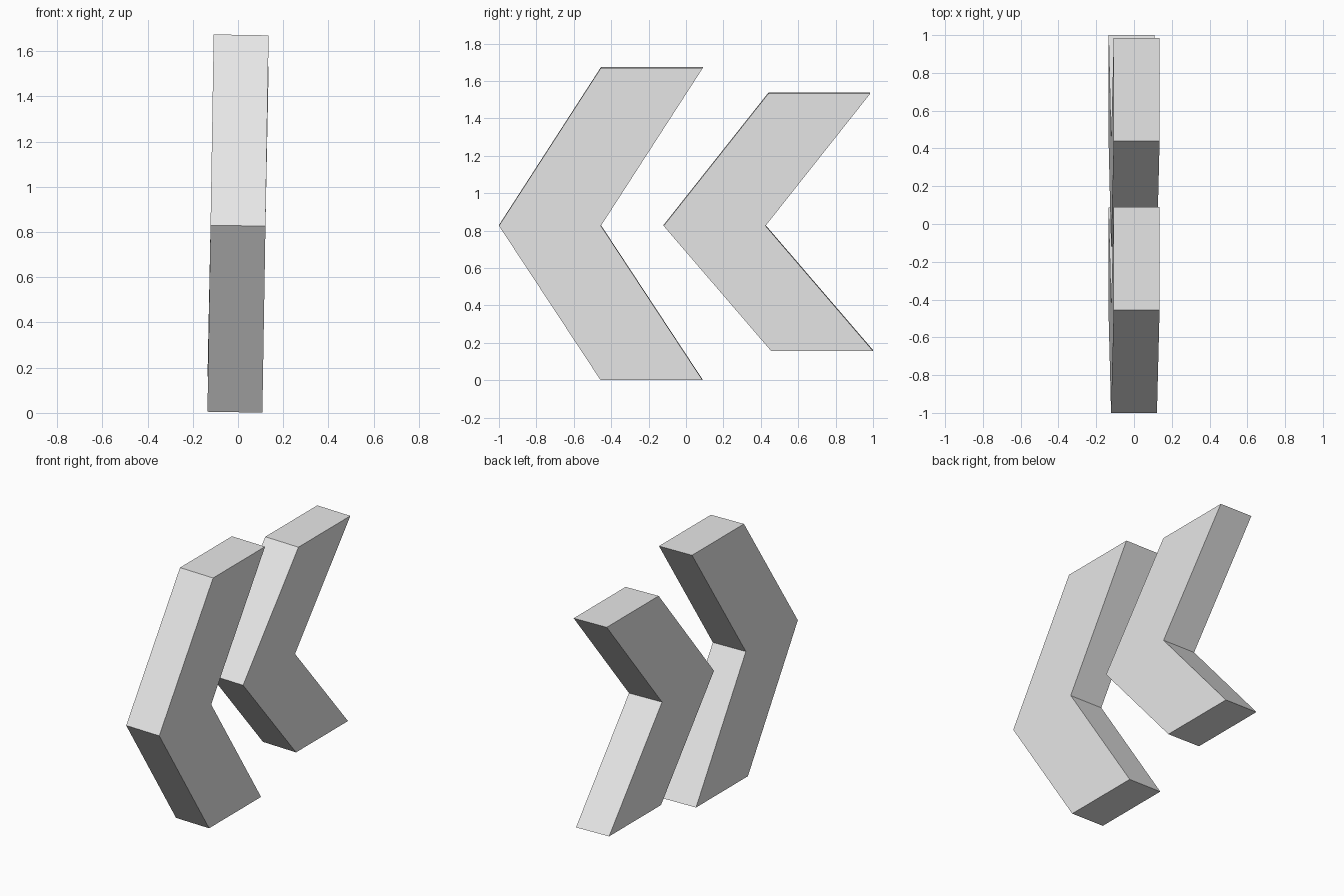
import bpy
import bmesh
import math
from mathutils import Matrix

cube = bpy.data.objects.get("Cube")
if cube:
    bpy.data.objects.remove(cube, do_unlink=True)

grey = bpy.data.materials.new("light_grey")
grey.use_nodes = True
grey.diffuse_color = (0.8, 0.8, 0.8, 1)
grey.node_tree.nodes["Principled BSDF"].inputs["Base Color"].default_value = (0.8, 0.8, 0.8, 1)

MID_Z = 0.828    # height of both points
DEPTH = 0.545    # front to back length of each arm end
WIDTH = 0.243


def chevron(name, tip_y, top, bottom, lean):
    """Extrude a forward-pointing chevron; top and bottom are (y, z) of the front corners."""
    outline = [(tip_y, MID_Z), top, (top[0] + DEPTH, top[1]),
               (tip_y + DEPTH, MID_Z), (bottom[0] + DEPTH, bottom[1]), bottom]
    bm = bmesh.new()
    face = bm.faces.new([bm.verts.new((-WIDTH / 2, y, z - MID_Z)) for y, z in outline])
    side = bmesh.ops.extrude_face_region(bm, geom=[face])
    moved = [v for v in side["geom"] if isinstance(v, bmesh.types.BMVert)]
    bmesh.ops.translate(bm, verts=moved, vec=(WIDTH, 0, 0))
    bmesh.ops.recalc_face_normals(bm, faces=bm.faces)
    # Lean the block slightly sideways about its middle
    turn = Matrix.Translation((0, 0, MID_Z)) @ Matrix.Rotation(math.radians(lean), 4, "Y")
    bmesh.ops.transform(bm, matrix=turn, verts=bm.verts)
    mesh = bpy.data.meshes.new(name)
    bm.to_mesh(mesh)
    bm.free()
    mesh.materials.append(grey)
    bpy.context.collection.objects.link(bpy.data.objects.new(name, mesh))


# Tall chevron in front, shorter one behind
chevron("front_chevron", -1.0, (-0.455, 1.672), (-0.457, 0.003), 0.95)
chevron("back_chevron", -0.12, (0.44, 1.535), (0.455, 0.159), 1.15)
